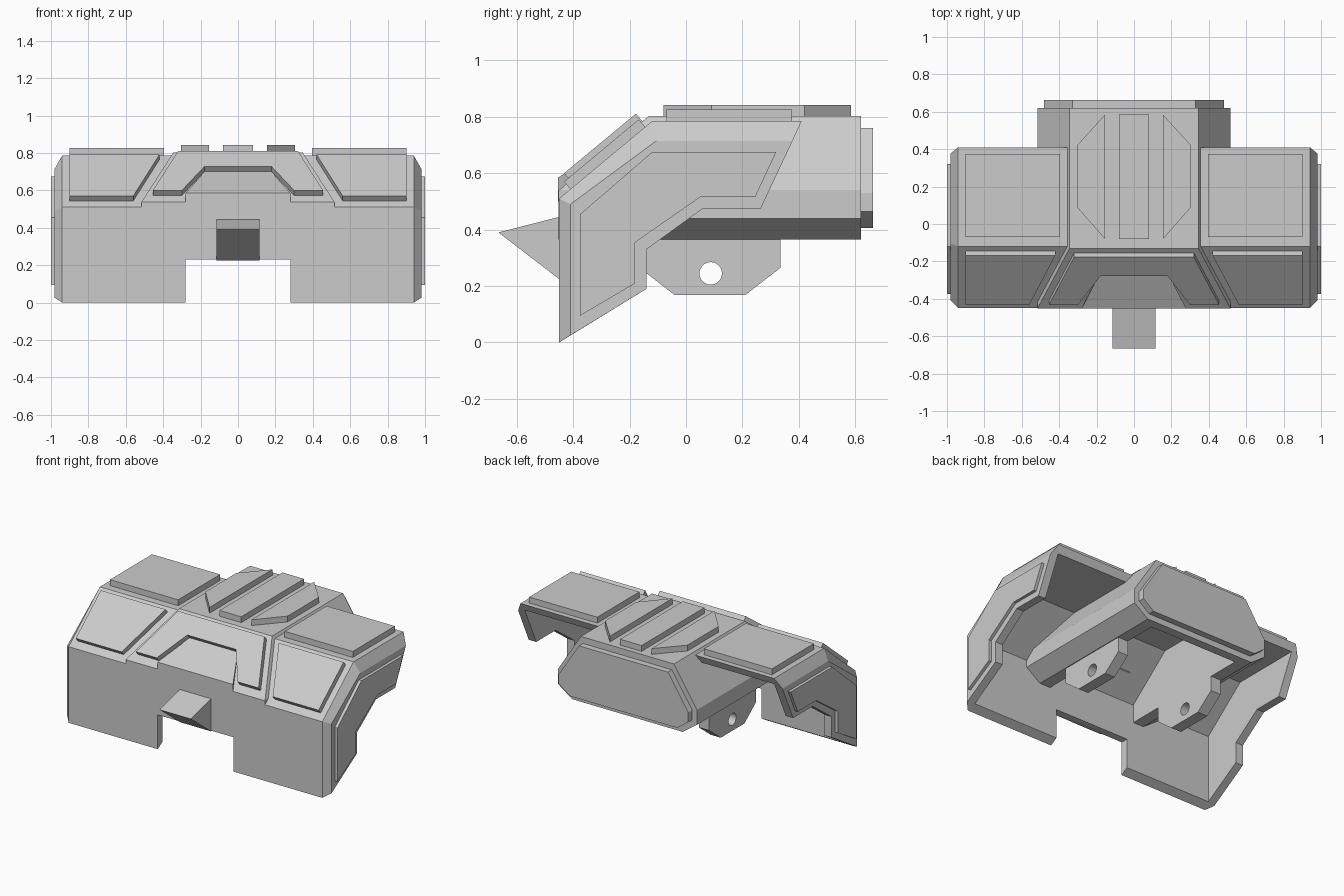
import bpy, bmesh, math

cube = bpy.data.objects.get("Cube")
if cube:
    bpy.data.objects.remove(cube, do_unlink=True)

grey = bpy.data.materials.new("light_grey")
grey.use_nodes = True
COLOUR = (0.6, 0.6, 0.6, 1)
grey.diffuse_color = COLOUR
grey.node_tree.nodes["Principled BSDF"].inputs["Base Color"].default_value = COLOUR


def loft(name, rings):
    """Closed solid through matching rings of points."""
    bm = bmesh.new()
    loops = [[bm.verts.new(p) for p in ring] for ring in rings]
    n = len(loops[0])
    for a, b in zip(loops, loops[1:]):
        for i in range(n):
            j = (i + 1) % n
            bm.faces.new((a[i], a[j], b[j], b[i]))
    bm.faces.new(loops[0])
    bm.faces.new(loops[-1])
    bmesh.ops.recalc_face_normals(bm, faces=bm.faces)
    mesh = bpy.data.meshes.new(name)
    bm.to_mesh(mesh)
    bm.free()
    mesh.materials.append(grey)
    obj = bpy.data.objects.new(name, mesh)
    bpy.context.collection.objects.link(obj)
    return obj


def prism(name, pts, axis, start, end):
    """Extrude a 2D outline along x, y or z."""
    place = {"x": lambda p, d: (d, p[0], p[1]),
             "y": lambda p, d: (p[0], d, p[1]),
             "z": lambda p, d: (p[0], p[1], d)}[axis]
    return loft(name, [[place(p, d) for p in pts] for d in (start, end)])


def cut(target, cutter):
    cutter.hide_render = True
    mod = target.modifiers.new("cut", "BOOLEAN")
    mod.operation = "DIFFERENCE"
    mod.solver = "EXACT"
    mod.object = cutter
    bpy.context.view_layer.objects.active = target
    bpy.ops.object.modifier_apply(modifier=mod.name)
    bpy.data.objects.remove(cutter, do_unlink=True)


def both_sides(half):
    """Complete a right-half outline by mirroring it across x = 0."""
    return half + [(-x, v) for x, v in reversed(half)]


def slope_plate(name, pts, low, high, thick=0.035):
    """Plate lying on the slope that runs between two (y, z) points."""
    dy, dz = high[0] - low[0], high[1] - low[1]
    size = math.hypot(dy, dz)
    rings = []
    for t in (-0.01, thick):
        rings.append([(x, y - t * dz / size,
                       low[1] + (y - low[0]) * dz / dy + t * dy / size)
                      for x, y in pts])
    return loft(name, rings)


# Outer shell with chamfered ends
outline = [(-0.45, 0), (-0.45, 0.51), (-0.12, 0.785), (0.41, 0.785),
           (0.265, 0.475), (0.06, 0.475), (-0.14, 0.33), (-0.14, 0.19)]
inset = [(-0.41, 0.025), (-0.41, 0.49), (-0.105, 0.715), (0.378, 0.715)] + outline[4:]
shell = loft("outer_shell", [[(x, y, z) for y, z in ring] for x, ring in
                             ((-0.98, inset), (-0.94, outline), (0.94, outline), (0.98, inset))])
cut(shell, prism("shell_cavity", [(-0.4, -0.1), (-0.4, 0.487), (-0.1, 0.735),
                                  (0.6, 0.735), (0.6, -0.1)], "x", -0.925, 0.925))
cut(shell, prism("front_notch", [(-0.28, -0.1), (0.28, -0.1), (0.28, 0.23), (-0.28, 0.23)],
                 "y", -0.6, -0.3))

# Central body: faceted section with a sloped front, hollow underneath
section = both_sides([(0.345, 0.803), (0.515, 0.54), (0.515, 0.44), (0.41, 0.365)])
body = prism("central_body", section, "y", -0.452, 0.62)
cut(body, prism("slope_cutter", [(-0.7, 0.333), (-0.7, 1.2), (0.349, 1.2)], "x", -1, 1))
cut(body, prism("body_cavity", [(-0.4, 0.2), (-0.4, 0.5), (-0.12, 0.735),
                                (0.56, 0.735), (0.56, 0.2)], "x", -0.33, 0.33))

# Rear plate
prism("rear_plate", both_sides([(0.33, 0.76), (0.48, 0.53), (0.48, 0.465), (0.4, 0.405)]),
      "y", 0.61, 0.662)

# Frame and raised wedge on the central slope
body_low, body_high = (-0.45, 0.54), (-0.13, 0.805)
slope_plate("front_frame", both_sides([(0.32, -0.155), (0.455, -0.41),
                                       (0.3, -0.41), (0.18, -0.257)]), body_low, body_high)
loft("front_wedge", [[(-0.28, -0.453, 0.5), (0.28, -0.453, 0.5), (0.19, -0.26, 0.6), (-0.19, -0.26, 0.6)],
                     [(-0.28, -0.453, 0.585), (0.28, -0.453, 0.585),
                      (0.18, -0.26, 0.697), (-0.18, -0.26, 0.697)]])

# Pointed front spur
prism("front_spur", [(-0.44, 0.445), (-0.45, 0.445), (-0.665, 0.39), (-0.45, 0.225), (-0.44, 0.225)],
      "x", -0.115, 0.115)

# Central top strip
prism("top_strip_centre", [(-0.08, -0.08), (0.08, -0.08), (0.08, 0.585), (-0.08, 0.585)],
      "z", 0.79, 0.842)

side_outline = [(-0.375, 0.095), (-0.375, 0.455), (-0.12, 0.675), (0.32, 0.675),
                (0.245, 0.515), (0.05, 0.515), (-0.18, 0.355), (-0.18, 0.21)]
lug_outline = [(-0.165, 0.4), (-0.165, 0.265), (-0.04, 0.168), (0.21, 0.168),
               (0.335, 0.265), (0.335, 0.4)]
hole = [(0.0875 + 0.04 * math.cos(a * math.pi / 12), 0.245 + 0.04 * math.sin(a * math.pi / 12))
        for a in range(24)]

# Paired parts
for side, s in (("left", 1), ("right", -1)):
    prism("top_strip_" + side, [(s * 0.155, -0.08), (s * 0.305, 0.09),
                                (s * 0.305, 0.42), (s * 0.155, 0.585)], "z", 0.79, 0.842)
    prism("top_plate_" + side, [(s * 0.395, -0.07), (s * 0.9, -0.07),
                                (s * 0.9, 0.375), (s * 0.395, 0.375)], "z", 0.775, 0.825)
    slope_plate("slope_plate_" + side, [(s * 0.42, -0.145), (s * 0.9, -0.145),
                                        (s * 0.9, -0.41), (s * 0.56, -0.41)],
                (-0.45, 0.51), (-0.12, 0.785))
    prism("side_plate_" + side, side_outline, "x", s * 0.97, s)
    lug = prism("mounting_lug_" + side, lug_outline, "x", s * 0.33, s * 0.405)
    cut(lug, prism("lug_hole", hole, "x", s * 0.2, s * 0.5))
